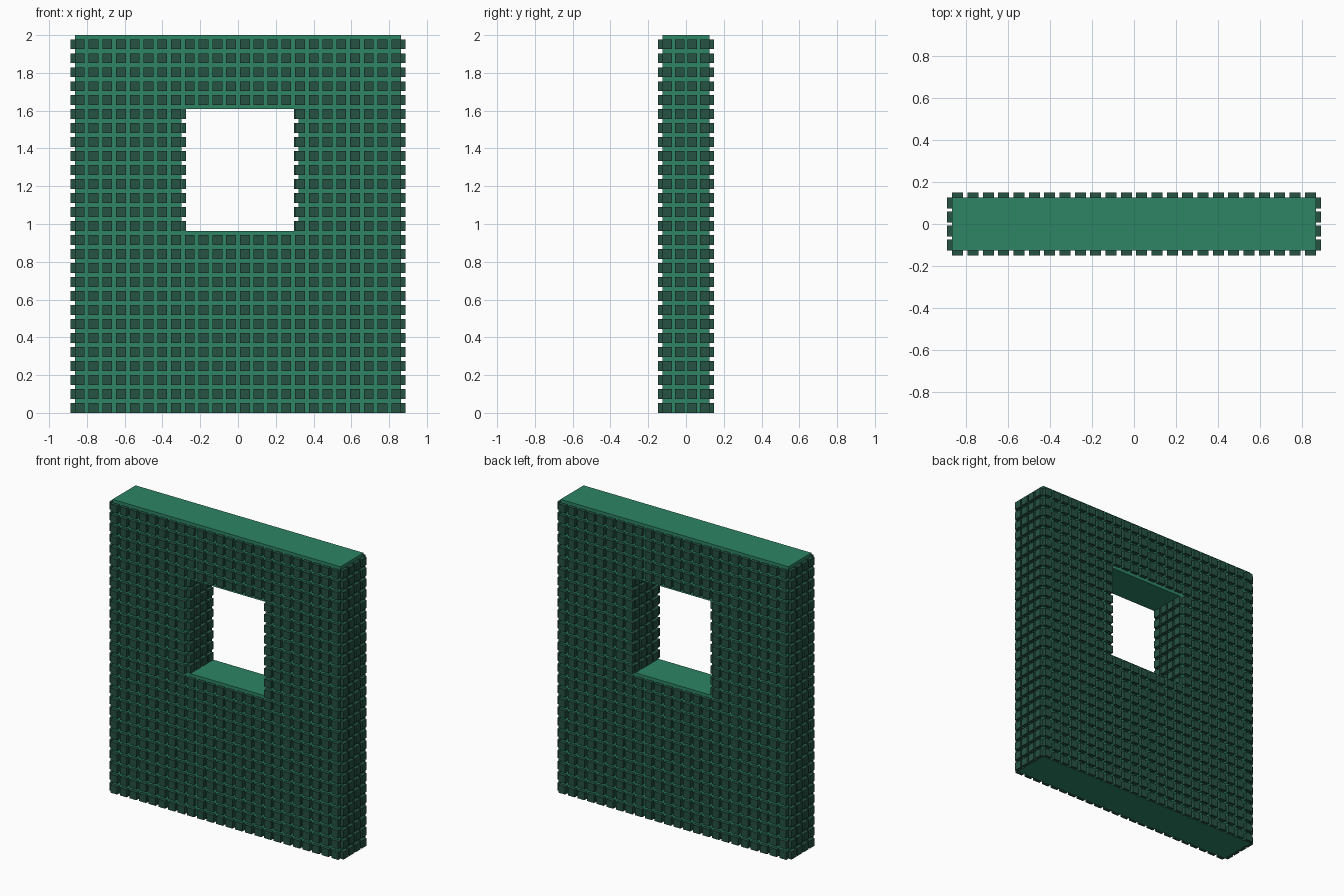
import bpy, bmesh
from mathutils import Matrix, Vector

if "Cube" in bpy.data.objects:
    bpy.data.objects.remove(bpy.data.objects["Cube"], do_unlink=True)


def material(name, rgb):
    m = bpy.data.materials.new(name)
    m.use_nodes = True
    m.diffuse_color = (*rgb, 1)
    m.node_tree.nodes["Principled BSDF"].inputs["Base Color"].default_value = (*rgb, 1)
    return m


GREEN = material("wall green", (0.027, 0.232, 0.131))
DARK = material("dark stud green", (0.019, 0.085, 0.055))

# Main dimensions
HX, HY, H = 0.864, 0.125, 2.0            # wall half width, half depth, height
ROWS, COLS, SIDE_COLS = 27, 24, 4
PITCH = H / ROWS
STUD = 0.052                             # stud width and height
OUT = 0.024                              # how far a stud stands out
SINK = 0.004                             # how far its root sits in the wall
WIN_L, WIN_R = -0.298, 0.32              # window opening
WIN_ROWS = range(13, 22)
WIN_B, WIN_T = 13 * PITCH, 21 * PITCH + STUD


def finish(bm, name, mat):
    bmesh.ops.recalc_face_normals(bm, faces=bm.faces)
    mesh = bpy.data.meshes.new(name)
    bm.to_mesh(mesh)
    bm.free()
    mesh.materials.append(mat)
    obj = bpy.data.objects.new(name, mesh)
    bpy.context.collection.objects.link(obj)
    return obj


def add_box(bm, lo, hi):
    lo, hi = Vector(lo), Vector(hi)
    size = Matrix.Diagonal((*(hi - lo), 1))
    bmesh.ops.create_cube(bm, size=1, matrix=Matrix.Translation((lo + hi) / 2) @ size)


def spread(half, count):
    """Start positions of evenly spaced studs that reach both ends."""
    step = (2 * half - STUD) / (count - 1)
    return [-half + i * step for i in range(count)]


# Wall: a 3 x 3 sheet of faces without the middle one, extruded to its depth
bm = bmesh.new()
xs, zs = (-HX, WIN_L, WIN_R, HX), (0, WIN_B, WIN_T, H)
grid = [[bm.verts.new((x, -HY, z)) for x in xs] for z in zs]
for r in range(3):
    for c in range(3):
        if (r, c) != (1, 1):
            bm.faces.new((grid[r][c], grid[r][c + 1], grid[r + 1][c + 1], grid[r + 1][c]))
ext = bmesh.ops.extrude_face_region(bm, geom=bm.faces[:], use_keep_orig=True)
moved = [v for v in ext["geom"] if isinstance(v, bmesh.types.BMVert)]
bmesh.ops.translate(bm, verts=moved, vec=(0, 2 * HY, 0))
finish(bm, "wall", GREEN)

# Studs on the front and back, leaving the window free
for name, side in (("front_studs", -1), ("back_studs", 1)):
    bm = bmesh.new()
    y0, y1 = sorted((side * (HY - SINK), side * (HY + OUT)))
    for row in range(ROWS):
        for col, x in enumerate(spread(HX, COLS)):
            if row in WIN_ROWS and 8 <= col <= 15:
                continue
            z = row * PITCH
            add_box(bm, (x, y0, z), (x + STUD, y1, z + STUD))
    finish(bm, name, DARK)


# Studs on faces that look sideways: the two ends and the two window jambs
def side_studs(name, x, direction, rows):
    bm = bmesh.new()
    x0, x1 = sorted((x - direction * SINK, x + direction * OUT))
    for row in rows:
        for y in spread(HY, SIDE_COLS):
            z = row * PITCH
            add_box(bm, (x0, y, z), (x1, y + STUD, z + STUD))
    finish(bm, name, DARK)


side_studs("left_end_studs", HX, 1, range(ROWS))
side_studs("right_end_studs", -HX, -1, range(ROWS))
side_studs("left_jamb_studs", WIN_R, -1, WIN_ROWS)
side_studs("right_jamb_studs", WIN_L, 1, WIN_ROWS)
